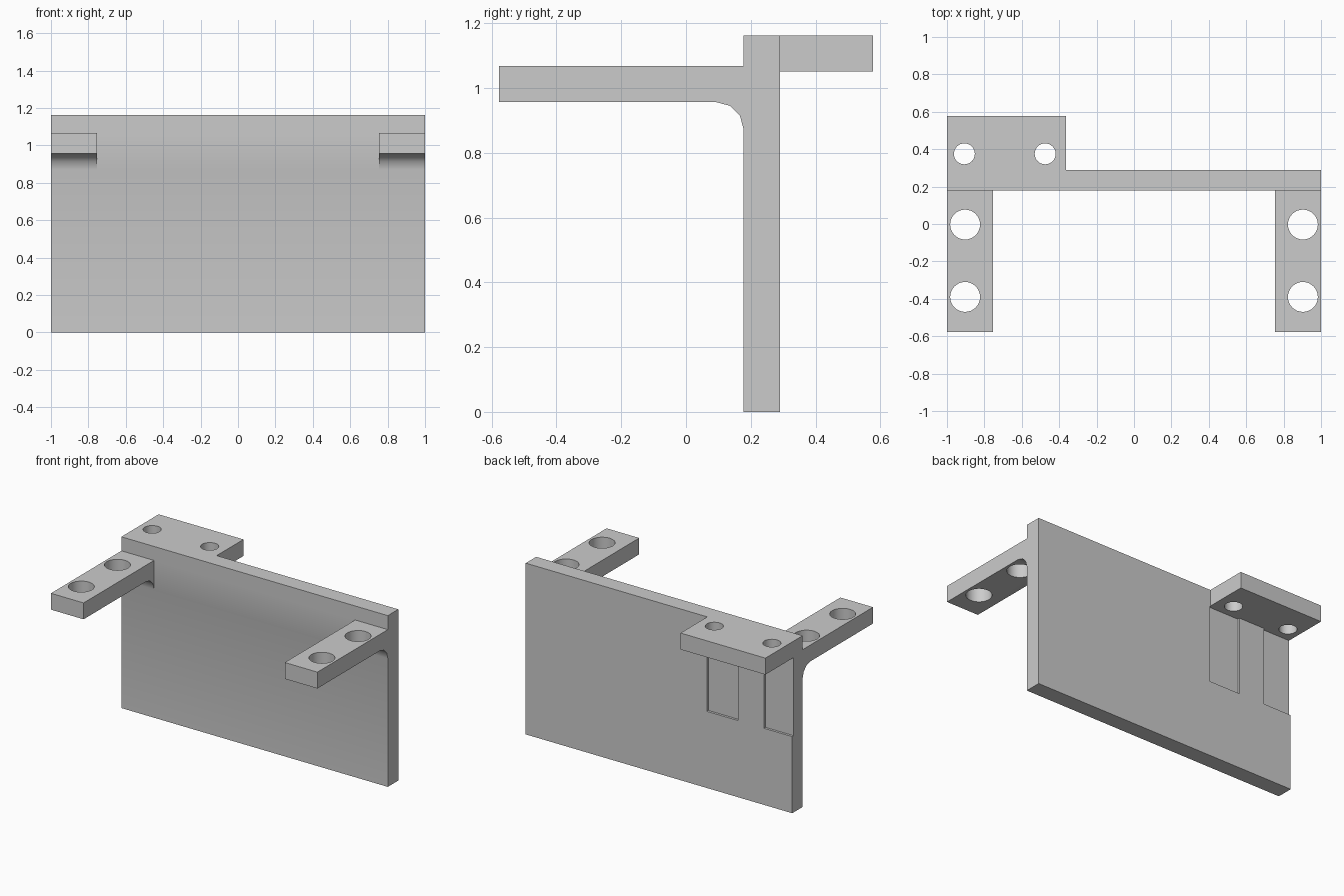
import bpy
import math
from mathutils import Vector

if "Cube" in bpy.data.objects:
    bpy.data.objects.remove(bpy.data.objects["Cube"])

grey = bpy.data.materials.new("light grey")
grey.use_nodes = True
COLOUR = (0.6, 0.6, 0.6, 1)
grey.diffuse_color = COLOUR
grey.node_tree.nodes["Principled BSDF"].inputs["Base Color"].default_value = COLOUR


def prism(name, profile, depth):
    """Extrude a closed profile of 3D points along the vector depth."""
    n = len(profile)
    verts = [Vector(p) for p in profile]
    verts += [v + Vector(depth) for v in verts]
    faces = [list(range(n))[::-1], list(range(n, 2 * n))]
    faces += [[i, (i + 1) % n, (i + 1) % n + n, i + n] for i in range(n)]
    mesh = bpy.data.meshes.new(name)
    mesh.from_pydata(verts, [], faces)
    mesh.materials.append(grey)
    obj = bpy.data.objects.new(name, mesh)
    bpy.context.collection.objects.link(obj)
    bpy.context.view_layer.objects.active = obj
    bpy.ops.object.select_all(action="DESELECT")
    obj.select_set(True)
    bpy.ops.object.mode_set(mode="EDIT")
    bpy.ops.mesh.select_all(action="SELECT")
    bpy.ops.mesh.normals_make_consistent(inside=False)
    bpy.ops.object.mode_set(mode="OBJECT")
    return obj


def box(name, x, y, z):
    corners = [(x[0], y[0]), (x[1], y[0]), (x[1], y[1]), (x[0], y[1])]
    return prism(name, [(a, b, z[0]) for a, b in corners], (0, 0, z[1] - z[0]))


def cylinder(name, x, y, radius, z, sides=32):
    turn = [2 * math.pi * i / sides for i in range(sides)]
    ring = [(x + radius * math.cos(a), y + radius * math.sin(a), z[0]) for a in turn]
    return prism(name, ring, (0, 0, z[1] - z[0]))


def combine(target, other, operation):
    """Apply a boolean and discard the other solid."""
    mod = target.modifiers.new(operation.lower(), "BOOLEAN")
    mod.operation = operation
    mod.solver = "EXACT"
    mod.object = other
    bpy.context.view_layer.objects.active = target
    bpy.ops.object.modifier_apply(modifier=mod.name)
    bpy.data.objects.remove(other)


FRONT, BACK, TOP = 0.178, 0.29, 1.162
ARM_LOW, ARM_HIGH, FILLET = 0.956, 1.067, 0.085

# Upright plate
bracket = box("mounting_bracket", (-1, 1), (FRONT, BACK), (0, TOP))

# Shallow screwdriver channels in the back, below the tab
for x in (-0.905, -0.477):
    channel = box("channel_cutter", (x - 0.117, x + 0.117), (BACK - 0.016, BACK + 0.1), (0.52, 1.05))
    combine(bracket, channel, "DIFFERENCE")

# Rear tab with two small holes
tab = box("rear_tab", (-1, -0.363), (BACK - 0.05, 0.577), (1.05, TOP))
combine(bracket, tab, "UNION")
for x in (-0.907, -0.475):
    combine(bracket, cylinder("tab_hole", x, 0.375, 0.056, (1.0, 1.3)), "DIFFERENCE")

# Front arms with a filleted underside and two large holes each
profile = [(FRONT + 0.03, ARM_HIGH), (-0.577, ARM_HIGH), (-0.577, ARM_LOW)]
for step in range(4):
    a = math.radians(30 * step)
    profile.append((FRONT - FILLET + FILLET * math.sin(a), ARM_LOW - FILLET + FILLET * math.cos(a)))
profile.append((FRONT + 0.03, ARM_LOW - FILLET))
for side in (-1, 1):
    arm = prism("front_arm", [(side, y, z) for y, z in profile], (-side * 0.245, 0, 0))
    combine(bracket, arm, "UNION")
    for y in (-0.003, -0.39):
        combine(bracket, cylinder("arm_hole", side * 0.903, y, 0.08, (0.9, 1.3)), "DIFFERENCE")

bpy.ops.object.select_all(action="DESELECT")
bracket.select_set(True)
bpy.context.view_layer.objects.active = bracket
bpy.ops.object.shade_smooth_by_angle(angle=math.radians(35))
